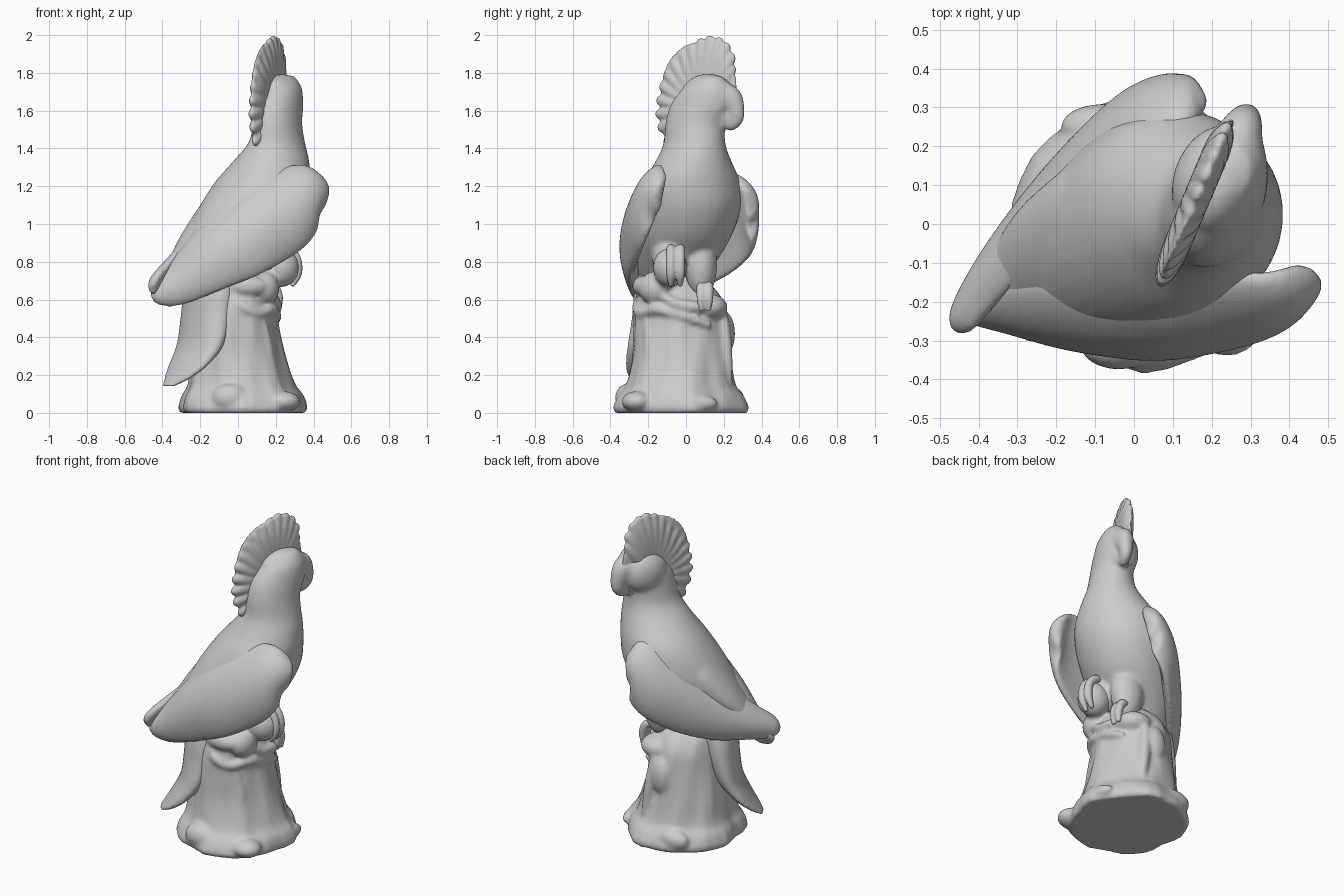
import bpy, bmesh, math
from mathutils import Vector, Matrix

SEG = 32


def smooth_rows(rows, n=5):
    """Catmull-Rom interpolation of number tuples."""
    out = []
    for i in range(len(rows) - 1):
        p = [rows[max(0, min(len(rows) - 1, i + k))] for k in (-1, 0, 1, 2)]
        for s in range(n):
            t = s / n
            out.append([0.5 * (2 * b + (c - a) * t + (2 * a - 5 * b + 4 * c - d) * t * t
                               + (3 * b - a - 3 * c + d) * t ** 3) for a, b, c, d in zip(*p)])
    return out + [list(rows[-1])]


def loft(bm, frames, ripple=None, curl=0):
    """Closed skin over (centre, u, v) ellipses; curl bends both chord ends along v."""
    rings = []
    for c, u, v in frames:
        ring = []
        bend = v.normalized() * curl * u.length
        for k in range(SEG):
            a = 2 * math.pi * k / SEG
            r = ripple(a, c.z) if ripple else 1
            p = c + (u * math.cos(a) + v * math.sin(a)) * r + bend * math.cos(a) ** 2
            ring.append(bm.verts.new(p))
        rings.append(ring)
    for r0, r1 in zip(rings, rings[1:]):
        for k in range(SEG):
            j = (k + 1) % SEG
            bm.faces.new((r0[k], r0[j], r1[j], r1[k]))
    bm.faces.new(rings[0][::-1])
    bm.faces.new(rings[-1])


def stack(bm, rows, ripple=None, n=5):
    """Horizontal ellipses: x, y, z, depth, width, yaw in degrees."""
    frames = []
    for x, y, z, a, b, yaw in smooth_rows(rows, n):
        w = math.radians(yaw)
        f = Vector((math.cos(w), math.sin(w), 0))
        frames.append((Vector((x, y, z)), f * a, Vector((-f.y, f.x, 0)) * b))
    loft(bm, frames, ripple)


def sweep(bm, rows, hint, ortho=1.0, curl=0):
    """Ellipses across a path: x, y, z, half chord, half thickness."""
    pts = smooth_rows(rows)
    frames = []
    for i, p in enumerate(pts):
        q0, q1 = pts[max(0, i - 1)], pts[min(len(pts) - 1, i + 1)]
        t = (Vector(q1[:3]) - Vector(q0[:3])).normalized()
        up = Vector(hint).normalized()
        up = (up - t * up.dot(t) * ortho).normalized()
        frames.append((Vector(p[:3]), up * p[3], up.cross(t).normalized() * p[4]))
    loft(bm, frames, None, curl)


def tube(bm, pts, r):
    rows = [(*p, r, r) for p in pts]
    rows[0] = (*pts[0], r * .5, r * .5)
    rows[-1] = (*pts[-1], r * .5, r * .5)
    sweep(bm, rows, (0.31, 0.83, 0.41))


def ball(bm, c, size, rot=Matrix()):
    m = Matrix.Translation(c) @ rot @ Matrix.Diagonal((*size, 1))
    bmesh.ops.create_uvsphere(bm, u_segments=24, v_segments=16, radius=1, matrix=m)


def finish(name, bm, voxel=None, smooth=6):
    bmesh.ops.recalc_face_normals(bm, faces=bm.faces)
    me = bpy.data.meshes.new(name)
    bm.to_mesh(me)
    bm.free()
    ob = bpy.data.objects.new(name, me)
    bpy.context.collection.objects.link(ob)
    if voxel:
        m = ob.modifiers.new("blend", "REMESH")
        m.mode, m.voxel_size, m.use_smooth_shade = "VOXEL", voxel, True
        m = ob.modifiers.new("soften", "SMOOTH")
        m.factor, m.iterations = 0.5, smooth
    for p in me.polygons:
        p.use_smooth = True
    return ob


# body, neck, head and beak blended into one skin
bm = bmesh.new()
stack(bm, [(-.12, -.08, .66, .15, .13, 34), (-.09, -.07, .78, .25, .20, 34),
           (0, -.03, .92, .29, .25, 34), (.075, .01, 1.08, .29, .275, 34),
           (.13, .03, 1.22, .25, .26, 36), (.175, .04, 1.33, .205, .20, 45),
           (.205, .045, 1.43, .17, .143, 60), (.21, .05, 1.53, .165, .122, 66),
           (.222, .08, 1.63, .17, .112, 66), (.24, .11, 1.72, .13, .09, 66),
           (.25, .13, 1.785, .06, .045, 66)])
head_turn = Matrix.Rotation(math.radians(66), 4, "Z")
ball(bm, (.235, .115, 1.67), (.155, .09, .125), head_turn)
ball(bm, (.195, .125, 1.63), (.135, .09, .13), head_turn)
sweep(bm, [(.25, .16, 1.69, .06, .06), (.27, .225, 1.67, .07, .06), (.282, .258, 1.61, .055, .045),
           (.282, .258, 1.55, .045, .035), (.27, .22, 1.50, .02, .02)], (.41, .91, .3))
ball(bm, (.26, .18, 1.56), (.07, .05, .07), head_turn)
# back filling between the folded wings
sweep(bm, [(.07, .02, 1.20, .10, .07), (-.04, -.03, 1.06, .21, .125), (-.18, -.09, .91, .18, .10),
           (-.31, -.17, .76, .11, .055), (-.39, -.21, .68, .05, .025)], (.57, -.82, 0))
# thighs
ball(bm, (.15, -.08, .82), (.12, .10, .12))
ball(bm, (.12, .08, .78), (.10, .085, .17))
finish("body_and_head", bm, .012, 8)

# crest fan: a thin web with radiating feathers
bm = bmesh.new()
tips = [(-.115, 1.42), (-.150, 1.50), (-.163, 1.58), (-.158, 1.66), (-.140, 1.74), (-.112, 1.81),
        (-.072, 1.87), (-.022, 1.92), (.030, 1.96), (.08, 1.985), (.13, 2.0), (.18, 1.99),
        (.22, 1.96), (.25, 1.905), (.255, 1.84)]


def crest_x(y):
    return .075 + (y + .14) * .42


for y, z in tips:
    tip = Vector((crest_x(y), y, z))
    root = Vector((crest_x(.09), .09, 1.60)).lerp(tip, .1)
    d = tip - root
    zax = d.normalized()
    nrm = Vector((.91, -.41, 0))
    xax = (nrm - zax * nrm.dot(zax)).normalized()
    rot = Matrix((xax, zax.cross(xax), zax)).transposed().to_4x4()
    ball(bm, (tip + root) / 2, (.036, .042, d.length / 2), rot)
    ball(bm, tip - zax * .04, (.020, .032, .04), rot)
ball(bm, (crest_x(.07), .07, 1.70), (.225, .024, .265), head_turn)
ball(bm, (crest_x(-.03), -.03, 1.58), (.12, .024, .19), head_turn)
finish("crest", bm, .008, 4)

# wings, cupped around the body
bm = bmesh.new()
sweep(bm, [(.47, -.13, 1.18, .04, .015), (.45, -.15, 1.18, .10, .04), (.38, -.205, 1.165, .175, .055),
           (.25, -.25, 1.085, .23, .06), (.05, -.28, .97, .235, .06), (-.15, -.265, .84, .195, .055),
           (-.32, -.235, .70, .13, .045), (-.42, -.22, .635, .075, .035), (-.455, -.21, .61, .03, .015)],
      (0, .30, 1), .75, -.28)
finish("right_wing", bm, .012, 4)
bm = bmesh.new()
sweep(bm, [(.175, .345, 1.13, .04, .015), (.16, .34, 1.13, .10, .04), (.10, .325, 1.12, .185, .055),
           (0, .275, 1.05, .225, .06), (-.13, .155, .94, .22, .06), (-.26, .015, .82, .17, .055),
           (-.37, -.12, .74, .11, .045), (-.44, -.23, .685, .07, .035), (-.46, -.27, .66, .03, .015)],
      (.17, -.24, 1), .75, .28)
finish("left_wing", bm, .012, 4)

# tail fan hanging behind the stump
bm = bmesh.new()
stack(bm, [(-.12, -.10, .85, .10, .13, 34), (-.15, -.11, .65, .11, .18, 34), (-.17, -.12, .50, .10, .19, 34),
           (-.20, -.145, .36, .08, .19, 34), (-.265, -.18, .25, .055, .165, 34),
           (-.325, -.21, .18, .032, .11, 34), (-.37, -.225, .14, .015, .05, 34)])
finish("tail", bm, .012, 4)


# tree stump with flared roots, ridges and knots
def bark(a, z):
    low = max(0, 1 - z / .35)
    return (1 + .02 * math.sin(7 * a + 5 * z) + .015 * math.sin(11 * a - 9 * z)
            + .03 * low * math.sin(5 * a + 1))


bm = bmesh.new()
stack(bm, [(.02, -.025, 0, .325, .345, 0), (.02, -.025, .03, .335, .355, 0), (.02, -.025, .09, .32, .33, 0),
           (.015, -.025, .15, .285, .29, 0), (0, -.025, .30, .25, .26, 0), (-.005, -.03, .45, .22, .25, 0),
           (-.005, -.035, .57, .205, .24, 0), (-.01, -.05, .66, .18, .20, 0), (-.02, -.06, .73, .12, .13, 0)],
      bark)
for c, s in [((-.04, -.31, .08), (.10, .065, .075)), ((.24, -.26, .06), (.09, .08, .055)),
             ((.31, .05, .05), (.05, .12, .045)), ((-.08, .25, .07), (.11, .06, .065)),
             ((-.21, .02, .06), (.08, .12, .055)), ((.05, -.215, .67), (.12, .07, .06)),
             ((.14, -.16, .66), (.08, .09, .09)), ((.225, -.085, .77), (.10, .09, .105)),
             ((.02, .20, .42), (.07, .06, .12)), ((.10, .12, .56), (.11, .10, .07))]:
    ball(bm, c, s)
# bark folds
tube(bm, [(-.03, -.24, .62), (.03, -.26, .56), (.11, -.23, .53), (.18, -.16, .55), (.195, -.08, .53),
          (.20, .03, .50), (.18, .13, .46)], .028)
tube(bm, [(.19, -.15, .64), (.20, -.06, .58), (.20, .06, .56), (.15, .16, .56)], .03)
tube(bm, [(.13, -.21, .5), (.15, -.19, .35), (.18, -.21, .2)], .035)
tube(bm, [(.08, .20, .55), (.10, .21, .35), (.13, .23, .15)], .035)
finish("stump", bm, .012, 6)

# gripping feet
bm = bmesh.new()
for y in (-.08, -.03):
    tube(bm, [(.20, y, .865), (.26, y, .87), (.308, y, .82), (.315, y, .74), (.285, y, .67)], .024)
for y in (.08, .12):
    tube(bm, [(.14, y, .68), (.19, y, .67), (.215, y, .61), (.215, y, .54)], .024)
finish("feet", bm, .008, 2)
